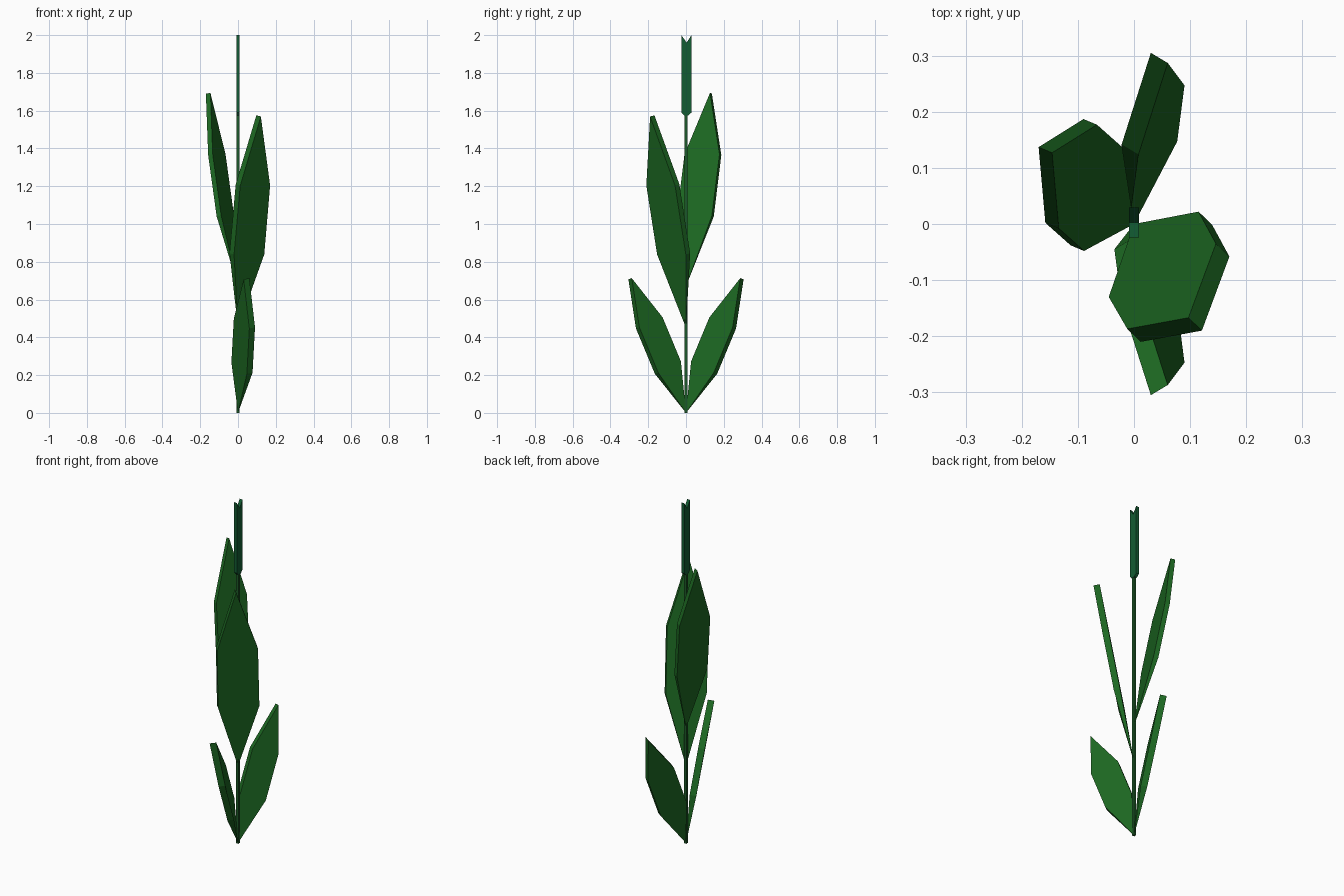
import bpy, bmesh
from mathutils import Vector

if "Cube" in bpy.data.objects:
    bpy.data.objects.remove(bpy.data.objects["Cube"])


def material(name, rgb):
    m = bpy.data.materials.new(name)
    m.diffuse_color = (*rgb, 1)
    m.use_nodes = True
    m.node_tree.nodes["Principled BSDF"].inputs["Base Color"].default_value = m.diffuse_color
    return m


LEAF = material("leaf_green", (0.012, 0.14, 0.016))
STEM = material("stem_green", (0.012, 0.10, 0.02))
TASSEL = material("tassel_green", (0.006, 0.107, 0.032))


def finish(name, bm, mat):
    bmesh.ops.recalc_face_normals(bm, faces=bm.faces)
    me = bpy.data.meshes.new(name)
    bm.to_mesh(me)
    bm.free()
    me.materials.append(mat)
    ob = bpy.data.objects.new(name, me)
    bpy.context.collection.objects.link(ob)
    return ob


def slab(name, outline, offset, mat, pinch=False, flip=1):
    """Flat outline given thickness; pinch merges the first corner pair to a point."""
    bm = bmesh.new()
    s = Vector((1, flip, 1))
    near = [bm.verts.new(Vector(p) * s) for p in outline]
    far = [bm.verts.new((Vector(p) + Vector(offset)) * s) for p in outline]
    if pinch:
        far[0].co = near[0].co
    n = len(near)
    bm.faces.new(near)
    bm.faces.new(far[::-1])
    for i in range(n):
        j = (i + 1) % n
        bm.faces.new((near[i], far[i], far[j], near[j]))
    bmesh.ops.remove_doubles(bm, verts=bm.verts, dist=1e-5)
    return finish(name, bm, mat)


# Lower leaves: mirrored pair from the ground
lower = [(0, 0, 0), (0.047, 0.165, 0.207), (0.06, 0.265, 0.447),
         (0.03, 0.305, 0.707), (-0.022, 0.142, 0.50), (-0.035, 0.045, 0.267)]
for side, flip in (("back", 1), ("front", -1)):
    slab("lower_leaf_" + side, lower, (0.03, -0.018, 0.006), LEAF, True, flip)

# Upper front leaf
slab("upper_leaf_front",
     [(0, 0, 0.45), (0.115, 0.022, 0.845), (0.146, -0.035, 1.21),
      (0.097, -0.167, 1.575), (-0.012, -0.187, 1.21), (-0.045, -0.13, 0.845)],
     (0.024, -0.023, -0.006), LEAF, True)

# Upper back leaf
slab("upper_leaf_back",
     [(0, 0, 0.67), (-0.113, -0.038, 1.04), (-0.158, 0.002, 1.365),
      (-0.17, 0.137, 1.69), (-0.09, 0.187, 1.365), (-0.045, 0.147, 1.04)],
     (0.024, -0.01, 0.004), LEAF, True)

# Stem
r = 0.007
slab("stem", [(-r, -r, 0), (r, -r, 0), (r, r, 0), (-r, r, 0)], (0, 0, 1.59), STEM)

# Notched tassel at the top
slab("tassel",
     [(-0.009, y, z) for y, z in ((-0.024, 2.0), (-0.024, 1.59), (-0.01, 1.575),
                                  (0.013, 1.575), (0.029, 1.59), (0.029, 2.0), (0.003, 1.96))],
     (0.018, 0, 0), TASSEL)
